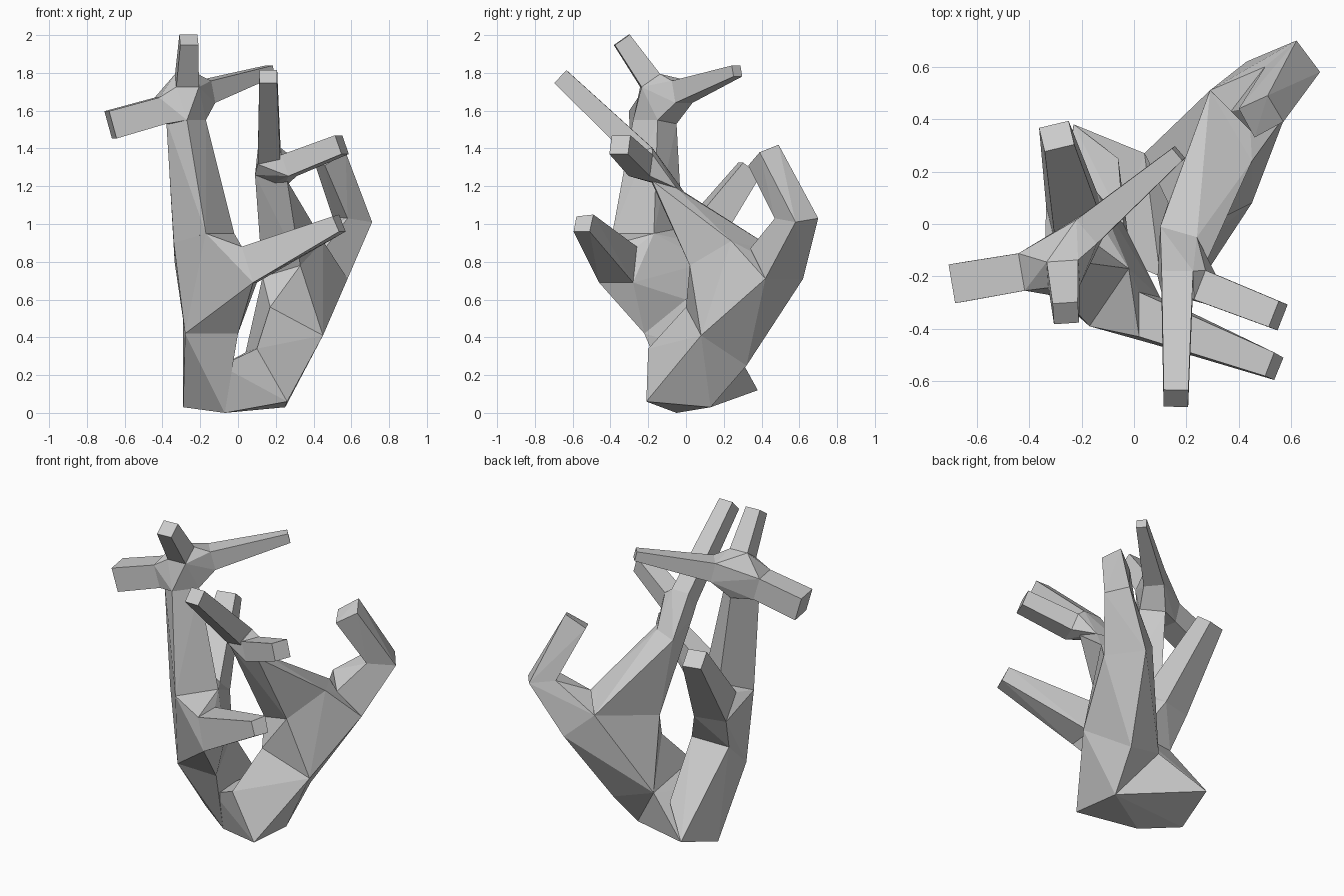
import bpy, bmesh
from mathutils import Vector

if "Cube" in bpy.data.objects:
    bpy.data.objects.remove(bpy.data.objects["Cube"])


def hull(name, *groups):
    """Faceted convex block wrapped around groups of corner points."""
    bm = bmesh.new()
    for g in groups:
        for p in g:
            bm.verts.new(p)
    bmesh.ops.convex_hull(bm, input=bm.verts[:])
    loose = [v for v in bm.verts if not v.link_faces]
    bmesh.ops.delete(bm, geom=loose, context='VERTS')
    bmesh.ops.dissolve_limit(bm, angle_limit=0.05, verts=bm.verts[:], edges=bm.edges[:])
    bmesh.ops.recalc_face_normals(bm, faces=bm.faces[:])
    me = bpy.data.meshes.new(name)
    bm.to_mesh(me)
    bm.free()
    ob = bpy.data.objects.new(name, me)
    bpy.context.collection.objects.link(ob)
    return ob


def ring(center, toward, half):
    """Square cross-section facing along center -> toward."""
    c = Vector(center)
    axis = (Vector(toward) - c).normalized()
    side = axis.cross(Vector((0, 0, 1))).normalized()
    up = side.cross(axis)
    return [c + side * a * half + up * b * half for a, b in ((1, 1), (-1, 1), (-1, -1), (1, -1))]


def twig(name, start, h0, end, h1):
    """Tapered square twig; returns its first ring for use in a junction."""
    first = ring(start, end, h0)
    d = Vector(end) - Vector(start)
    hull(name, first, ring(end, Vector(end) + d, h1))
    return first


# shared corners of the base
front_low, bottom = (.26, -.21, .06), (-.07, -.05, 0)
left_low, back_low, right_low = (-.29, .09, .03), (-.23, .38, .12), (.25, .13, .03)
crotch_back, crotch_front, crotch_left = (.04, .27, .32), (.10, -.20, .34), (-.09, -.12, .25)
hull("base", [front_low, bottom, left_low, back_low, right_low,
              crotch_back, crotch_front, crotch_left])

# right trunk
right_mid = [(.45, .08, .41), (.17, 0, .56), crotch_back, (.29, .32, .25)]
outer = [(.58, .42, .71), (.43, .62, .71)]
inner = [(.29, .51, .84), (.45, .24, .91)]
stem_low = [(.33, .02, .78), (.13, .08, .72)]
hull("right_trunk_lower", [front_low, right_low, crotch_front, crotch_back], right_mid)
hull("right_trunk_upper", right_mid, outer, inner, stem_low)

# hooked branch on the right trunk
elbow = [(.71, .58, 1.01), (.62, .70, 1.03), (.50, .60, 1.04), (.58, .47, 1.03)]
hook_tip = [(.51, .49, 1.42), (.57, .39, 1.38), (.46, .33, 1.31), (.40, .44, 1.34)]
hull("hook_lower", outer, inner[:1], [(.37, .43, .95), (.46, .34, .87)], elbow)
hull("hook_upper", elbow, hook_tip)

# forked stem on the right trunk
fork = [(.09, -.20, 1.26), (.26, -.18, 1.23), (.24, -.05, 1.19), (.10, -.01, 1.17)]
hull("fork_stem", inner, stem_low, fork)
front_ring = twig("fork_front_twig", (.165, -.22, 1.36), .06, (.16, -.665, 1.78), .047)
side_ring = twig("fork_side_twig", (.27, -.24, 1.31), .06, (.55, -.35, 1.42), .053)
hull("fork_joint", fork, front_ring, side_ring)

# left trunk
left_mid = [(-.28, -.21, .42), (0, -.22, .42), (-.04, 0, .60), (-.29, -.02, .59)]
left_high = [(-.34, -.20, .90), (-.17, -.39, .95), (-.02, -.17, .95), (-.22, -.02, .98)]
neck = [(-.38, -.20, 1.55), (-.27, -.28, 1.55), (-.17, -.15, 1.55), (-.28, -.05, 1.53)]
hull("left_trunk_lower", [left_low, back_low, bottom, crotch_left, (-.06, .25, .28)], left_mid)
hull("left_trunk_upper", left_high, neck)

# side branches of the left trunk
back_ring = twig("back_branch", (-.22, .02, .86), .10, (-.295, .335, 1.29), .058)
limb = [(.08, -.46, .69), (.10, -.28, .69), (.02, -.26, .88), (.02, -.43, .88)]
limb_tip = [(.535, -.595, .96), (.57, -.51, .96), (.535, -.49, 1.05), (.50, -.58, 1.04)]
hull("front_branch", limb, limb_tip)
hull("left_trunk_joint", left_mid, left_high, limb, back_ring)

# crown with three twigs
rings = [twig("crown_" + n, *a) for n, a in {
    "top_twig": ((-.27, -.19, 1.76), .06, (-.26, -.34, 1.975), .048),
    "left_twig": ((-.41, -.18, 1.60), .072, (-.675, -.225, 1.525), .075),
    "right_twig": ((-.17, -.02, 1.70), .06, (.17, .27, 1.81), .03)}.items()]
hull("crown_joint", neck, *rings)
